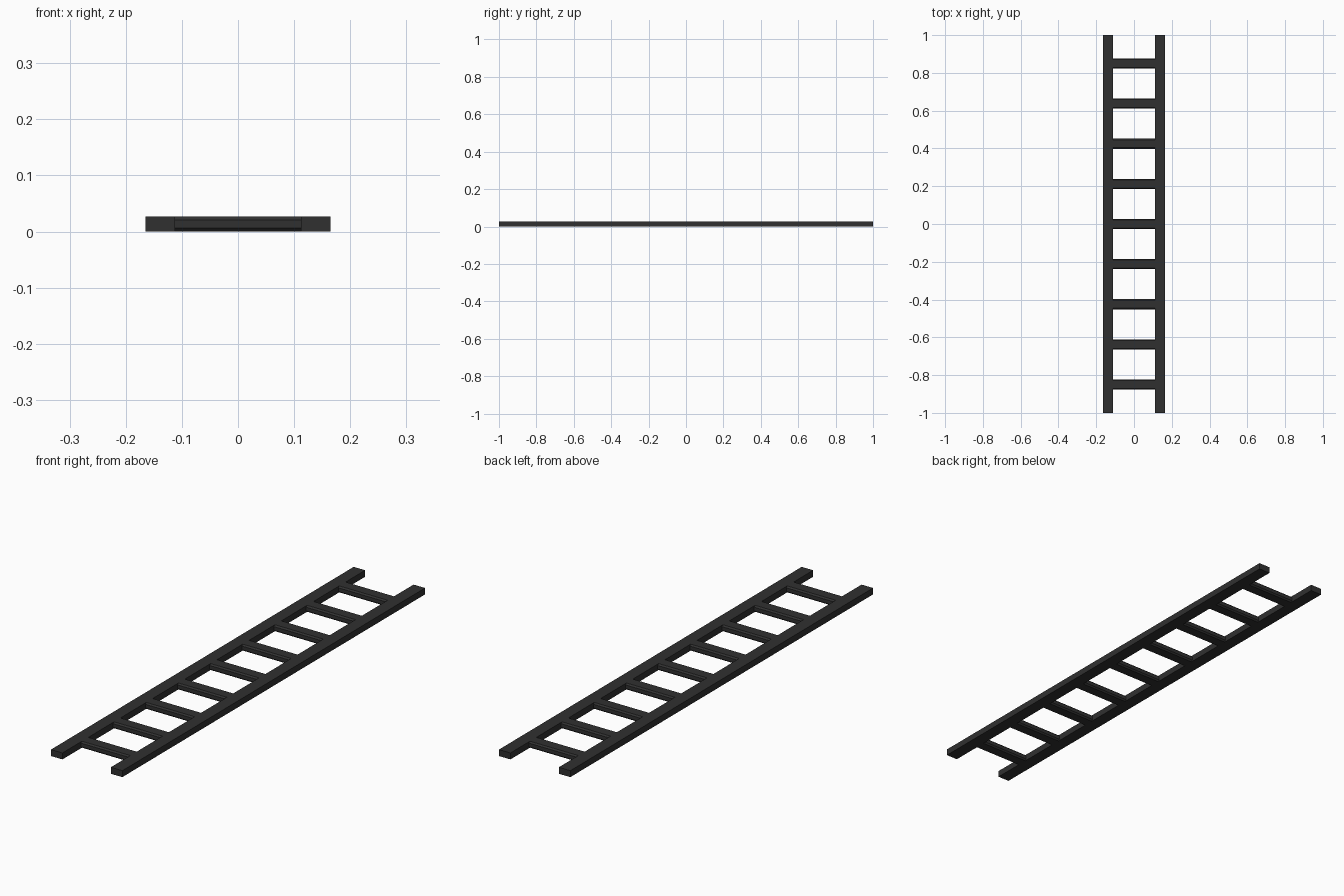
import bpy

if "Cube" in bpy.data.objects:
    bpy.data.objects.remove(bpy.data.objects["Cube"])

HEIGHT = 0.027
RAIL_IN, RAIL_OUT = 0.112, 0.165
RUNG_W = 0.054
PITCH = 0.2125

dark = bpy.data.materials.new("dark_metal")
dark.diffuse_color = (0.03, 0.03, 0.03, 1)
dark.use_nodes = True
dark.node_tree.nodes["Principled BSDF"].inputs["Base Color"].default_value = dark.diffuse_color


def prism(name, profile, axis, length, centre):
    """Extrude a closed 2D profile (side, z) along x or y."""
    n = len(profile)
    verts = []
    for end in (-length / 2, length / 2):
        for s, z in profile:
            p = (end, s, z) if axis == "x" else (-s, end, z)
            verts.append([a + b for a, b in zip(p, centre)])
    faces = [tuple(reversed(range(n))), tuple(range(n, 2 * n))]
    faces += [(i, (i + 1) % n, n + (i + 1) % n, n + i) for i in range(n)]
    mesh = bpy.data.meshes.new(name)
    mesh.from_pydata(verts, [], faces)
    mesh.materials.append(dark)
    obj = bpy.data.objects.new(name, mesh)
    bpy.context.collection.objects.link(obj)
    return obj


# Side rails
w = (RAIL_OUT - RAIL_IN) / 2
rail = [(-w, 0), (w, 0), (w, HEIGHT), (-w, HEIGHT)]
for side, sx in (("left", -1), ("right", 1)):
    prism(f"{side}_rail", rail, "y", 2.0, (sx * (RAIL_IN + w), 0, 0))

# Rungs with chamfered long edges
r, c = RUNG_W / 2, 0.006
rung = [(-r + c, 0), (r - c, 0), (r, c), (r, HEIGHT - c),
        (r - c, HEIGHT), (-r + c, HEIGHT), (-r, HEIGHT - c), (-r, c)]
for i in range(9):
    prism(f"rung_{i + 1}", rung, "x", 2 * RAIL_IN, (0, (i - 4) * PITCH, 0))
